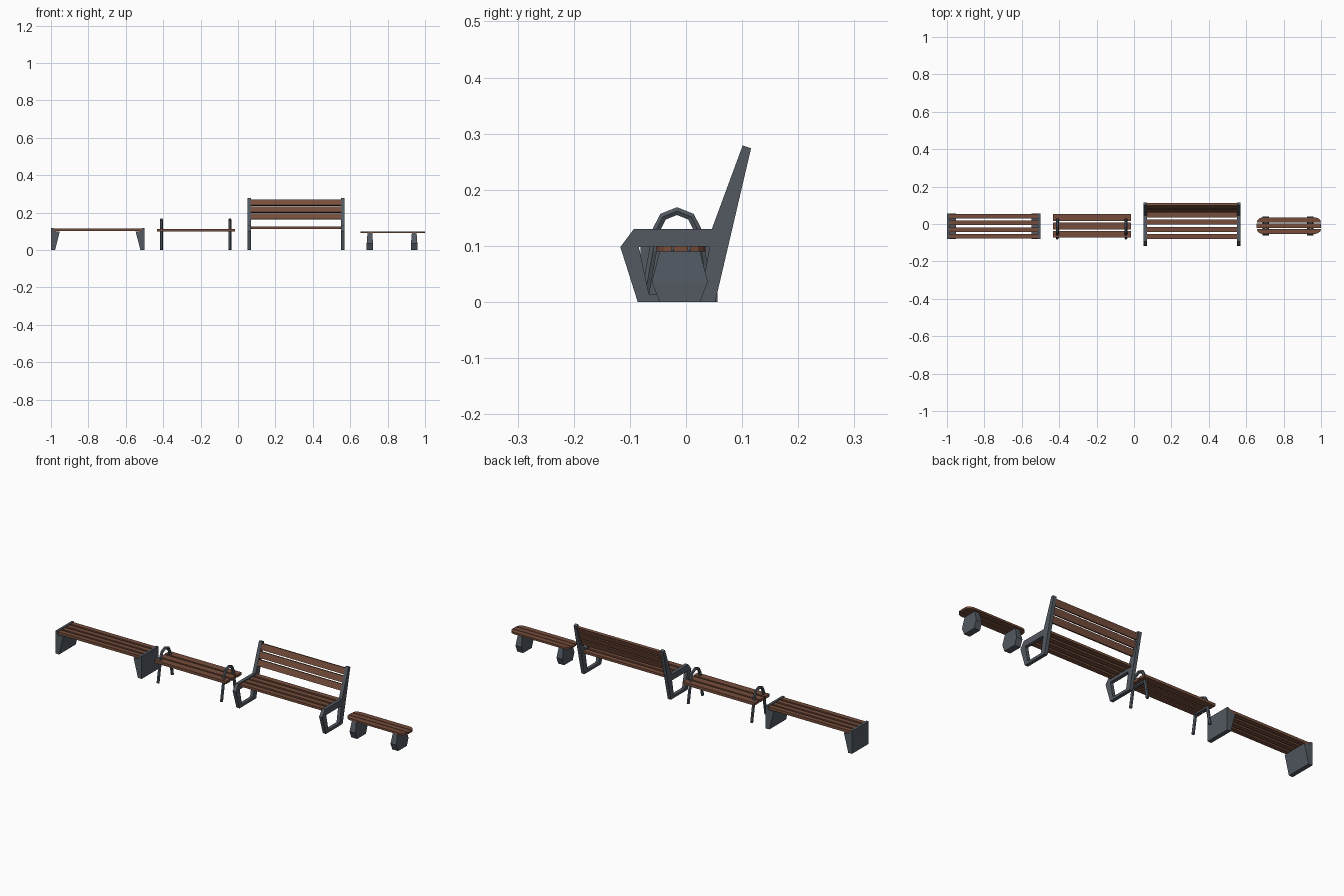
import bpy
from math import pi

if "Cube" in bpy.data.objects:
    bpy.data.objects.remove(bpy.data.objects["Cube"])


def material(name, color):
    m = bpy.data.materials.new(name)
    m.diffuse_color = color
    m.use_nodes = True
    m.node_tree.nodes["Principled BSDF"].inputs["Base Color"].default_value = m.diffuse_color
    return m


WOOD = material("wood", (0.18, 0.075, 0.045, 1))
METAL = material("slate_metal", (0.085, 0.10, 0.12, 1))
ROT = {"xz": (pi / 2, 0, 0), "yz": (pi / 2, 0, pi / 2), "xy": (0, 0, 0)}


def finish(name, cu, loc, rot, mat):
    ob = bpy.data.objects.new(name, cu)
    bpy.context.collection.objects.link(ob)
    ob.location, ob.rotation_euler = loc, rot
    bpy.ops.object.select_all(action="DESELECT")
    ob.select_set(True)
    bpy.context.view_layer.objects.active = ob
    bpy.ops.object.convert(target="MESH")
    ob = bpy.context.object
    ob.data.materials.clear()
    ob.data.materials.append(mat)
    for p in ob.data.polygons:
        p.use_smooth = False
    return ob


def add_loop(cu, pts, cyclic):
    s = cu.splines.new("POLY")
    s.points.add(len(pts) - 1)
    for p, co in zip(s.points, pts):
        p.co = (co[0], co[1], co[2] if len(co) > 2 else 0, 1)
    s.use_cyclic_u = cyclic


def plate(name, loops, plane, loc, half, mat):
    """Flat outline (with optional hole) extruded to both sides."""
    cu = bpy.data.curves.new(name, "CURVE")
    cu.dimensions, cu.fill_mode, cu.extrude = "2D", "BOTH", half
    for pts in loops:
        add_loop(cu, pts, True)
    return finish(name, cu, loc, ROT[plane], mat)


def tube(name, pts, radius, mat):
    cu = bpy.data.curves.new(name, "CURVE")
    cu.dimensions, cu.fill_mode = "3D", "FULL"
    cu.bevel_depth, cu.bevel_resolution, cu.use_fill_caps = radius, 1, True
    add_loop(cu, pts, False)
    return finish(name, cu, (0, 0, 0), (0, 0, 0), mat)


def box(name, x, y, z, mat):
    pts = [(x[0], y[0]), (x[1], y[0]), (x[1], y[1]), (x[0], y[1])]
    return plate(name, [pts], "xy", (0, 0, (z[0] + z[1]) / 2), (z[1] - z[0]) / 2, mat)


def slats(name, n, x, y, z, gap):
    w = (y[1] - y[0] - gap * (n - 1)) / n
    for i in range(n):
        y0 = y[0] + i * (w + gap)
        box(f"{name}_{i + 1}", x, (y0, y0 + w), z, WOOD)


# Bench 1: slatted seat on solid wedge ends
slats("wedge_bench_slat", 4, (-0.987, -0.513), (-0.077, 0.053), (0.101, 0.115), 0.011)
for side, tag in ((-1, "left"), (1, "right")):
    prof = [(0.25, 0), (0.25, 0.118), (0.237, 0.118), (0.237, 0.102),
            (0.203, 0.098), (0.228, 0)]
    plate(f"wedge_bench_{tag}_end", [[(side * x, z) for x, z in prof]], "xz",
          (-0.75, -0.0125, 0), 0.069, METAL)

# Bench 2: three slats pierced by bent tube frames with arched arms
slats("arch_bench_slat", 3, (-0.433, -0.017), (-0.073, 0.053), (0.099, 0.113), 0.008)
for x, tag in ((-0.41, "left"), (-0.043, "right")):
    half = [(0.059, 0.001), (0.036, 0.13), (0.025, 0.152)]
    path = [(-y, z) for y, z in half] + [(0, 0.162)] + half[::-1]
    tube(f"arch_bench_{tag}_frame", [(x, y - 0.016, z) for y, z in path], 0.008, METAL)
    box(f"arch_bench_{tag}_crossbar", (x - 0.007, x + 0.007), (-0.062, 0.03),
        (0.091, 0.099), METAL)

# Bench 3: closed side frames that rise into the backrest
outer = [(-0.086, 0), (-0.117, 0.098), (-0.093, 0.13), (0.046, 0.13),
         (0.101, 0.279), (0.116, 0.274), (0.052, 0)]
hole = [(-0.066, 0.014), (-0.084, 0.098), (0.042, 0.098), (0.027, 0.014)]
for x, tag in ((0.06, "left"), (0.56, "right")):
    plate(f"back_bench_{tag}_frame", [outer, hole], "yz", (x, 0, 0), 0.009, METAL)
slats("back_bench_slat", 4, (0.066, 0.554), (-0.081, 0.062), (0.113, 0.125), 0.012)

# Leaning backrest boards
for i in range(3):
    z0 = 0.166 + i * 0.037
    z1 = z0 + 0.030
    lean = lambda z: 0.061 + (z - 0.166) * 0.37
    y0, y1 = lean(z0), lean(z1)
    pts = [(y0, z0), (y1, z1), (y1 + 0.012, z1 - 0.004), (y0 + 0.012, z0 - 0.004)]
    plate(f"back_bench_back_board_{i + 1}", [pts], "yz", (0.31, 0, 0), 0.245, WOOD)

# Bench 4: small seat with rounded ends on faceted blocks
box("round_bench_middle_slat", (0.656, 1.0), (-0.022, 0.004), (0.09, 0.1), WOOD)
for side, tag in ((-1, "front"), (1, "back")):
    pts = [(-0.172, 0.017), (-0.168, 0.030), (-0.158, 0.039), (-0.143, 0.044)]
    pts = pts + [(-x, y) for x, y in pts[::-1]]
    plate(f"round_bench_{tag}_slat", [[(x, y * side) for x, y in pts]], "xy",
          (0.828, -0.009, 0.095), 0.005, WOOD)
half = [(0.036, 0), (0.050, 0.036), (0.036, 0.09)]
block = half + [(-y, z) for y, z in half[::-1]]
for x, tag in ((0.705, "left"), (0.942, "right")):
    ob = plate(f"round_bench_{tag}_block", [block], "yz", (x, -0.011, 0), 0.017, METAL)
    for v in ob.data.vertices:
        if v.co.y > 0.08:  # slimmer at the top
            v.co.z *= 0.75
